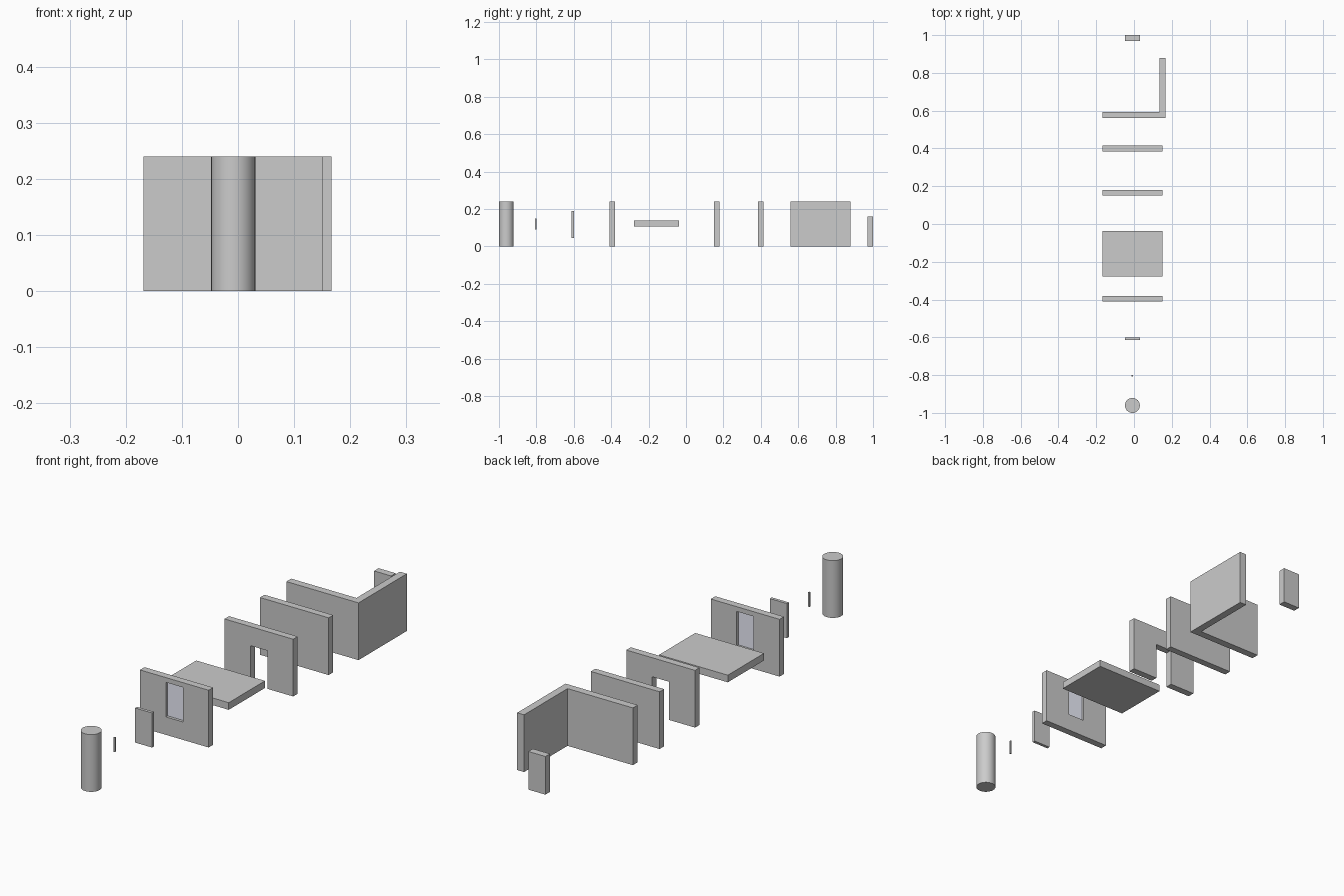
import bpy, bmesh
from mathutils import Vector

if "Cube" in bpy.data.objects:
    bpy.data.objects.remove(bpy.data.objects["Cube"])

H = 0.24            # wall height
X0, X1 = -0.168, 0.151   # wall ends
O0, O1 = -0.048, 0.031   # opening sides


def finish(name, bm):
    bmesh.ops.recalc_face_normals(bm, faces=bm.faces)
    mesh = bpy.data.meshes.new(name)
    bm.to_mesh(mesh)
    bm.free()
    ob = bpy.data.objects.new(name, mesh)
    bpy.context.collection.objects.link(ob)
    return ob


def extrude(name, faces, offset):
    """Extrude one or more flat faces (lists of points) along offset."""
    bm = bmesh.new()
    made = [bm.faces.new([bm.verts.new(p) for p in pts]) for pts in faces]
    bmesh.ops.remove_doubles(bm, verts=bm.verts, dist=1e-5)
    ext = bmesh.ops.extrude_face_region(bm, geom=bm.faces[:], use_keep_orig=True)
    moved = [g for g in ext["geom"] if isinstance(g, bmesh.types.BMVert)]
    bmesh.ops.translate(bm, verts=moved, vec=Vector(offset))
    return finish(name, bm)


def box(name, x0, x1, y0, y1, z0, z1):
    base = [(x0, y0, z0), (x1, y0, z0), (x1, y1, z0), (x0, y1, z0)]
    return extrude(name, [base], (0, 0, z1 - z0))


def rect(x0, x1, y, z0, z1):
    return [(x0, y, z0), (x1, y, z0), (x1, y, z1), (x0, y, z1)]


# Door leaf
box("door", O0, O1, 0.97, 1.0, 0, 0.16)

# Corner wall, L-shaped in plan
plan = [(X0, 0.56), (0.167, 0.56), (0.167, 0.88), (0.135, 0.88), (0.135, 0.592), (X0, 0.592)]
extrude("corner_wall", [[(x, y, 0) for x, y in plan]], (0, 0, H))

# Plain wall
box("plain_wall", X0, X1, 0.385, 0.415, 0, H)

# Wall with doorway
arch = [(X0, 0), (O0, 0), (O0, 0.16), (O1, 0.16), (O1, 0), (X1, 0), (X1, H), (X0, H)]
extrude("doorway_wall", [[(x, 0.15, z) for x, z in arch]], (0, 0.03, 0))

# Floor slab
box("floor_slab", X0, X1, -0.277, -0.037, 0.107, 0.137)

# Wall with window, as a ring of four faces
W0, W1 = 0.075, 0.22
outer, inner = rect(X0, X1, -0.41, 0, H), rect(O0, O1, -0.41, W0, W1)
ring = [[outer[i], outer[(i + 1) % 4], inner[(i + 1) % 4], inner[i]] for i in range(4)]
extrude("window_wall", ring, (0, 0.03, 0))

# Glass in the window
pane = box("window_glass", O0, O1, -0.398, -0.392, W0, W1)
glass = bpy.data.materials.new("glass")
glass.diffuse_color = (0.85, 0.87, 0.97, 1)
glass.use_nodes = True
glass.node_tree.nodes["Principled BSDF"].inputs["Base Color"].default_value = glass.diffuse_color
pane.data.materials.append(glass)

# Loose window panel and thin handle
box("window_panel", O0, O1, -0.613, -0.6, 0.045, 0.19)
box("handle", -0.013, -0.006, -0.807, -0.8, 0.09, 0.15)

# Round column
bpy.ops.mesh.primitive_cylinder_add(vertices=32, radius=0.0395, depth=H,
                                    location=(-0.0085, -0.9605, H / 2))
column = bpy.context.object
column.name = "column"
bpy.ops.object.shade_smooth_by_angle()
